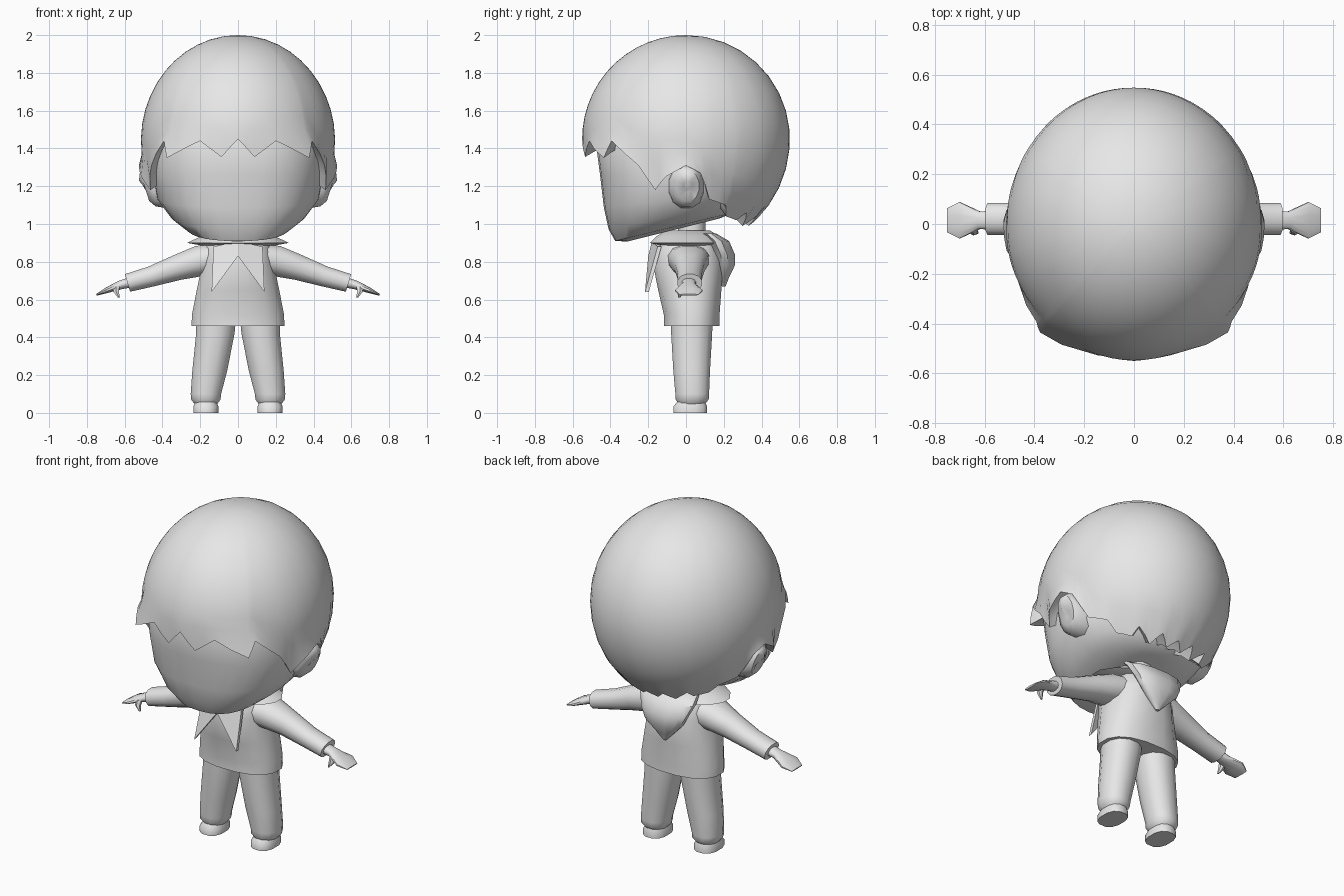
import bpy, bmesh
from math import sin, cos, pi, radians, sqrt, acos
from mathutils import Vector

cube = bpy.data.objects.get("Cube")
if cube:
    bpy.data.objects.remove(cube, do_unlink=True)

grey = bpy.data.materials.new("plain grey")
grey.use_nodes = True
grey.diffuse_color = (0.8, 0.8, 0.8, 1)
grey.node_tree.nodes["Principled BSDF"].inputs["Base Color"].default_value = (0.8, 0.8, 0.8, 1)


def finish(name, bm, angle=45):
    """Turn a bmesh into a shaded object."""
    bmesh.ops.remove_doubles(bm, verts=bm.verts, dist=0.0005)
    bmesh.ops.recalc_face_normals(bm, faces=bm.faces)
    mesh = bpy.data.meshes.new(name)
    bm.to_mesh(mesh)
    bm.free()
    mesh.materials.append(grey)
    obj = bpy.data.objects.new(name, mesh)
    bpy.context.collection.objects.link(obj)
    bpy.ops.object.select_all(action='DESELECT')
    obj.select_set(True)
    bpy.context.view_layer.objects.active = obj
    bpy.ops.object.shade_smooth_by_angle(angle=radians(angle))
    return obj


def loft(name, rings, angle=45):
    """Skin a stack of closed rings and cap both ends."""
    bm = bmesh.new()
    rows = [[bm.verts.new(p) for p in ring] for ring in rings]
    n = len(rows[0])
    for a, b in zip(rows, rows[1:]):
        for i in range(n):
            j = (i + 1) % n
            bm.faces.new((a[i], a[j], b[j], b[i]))
    bm.faces.new(rows[0])
    bm.faces.new(rows[-1])
    return finish(name, bm, angle)


def power(value, p):
    return abs(value) ** p * (1 if value >= 0 else -1)


def ring(c, u, v, n=12, p=0.9):
    """Rounded ring about c with half axes u and v."""
    c, u, v = Vector(c), Vector(u), Vector(v)
    angles = [2 * pi * (i + 0.5) / n for i in range(n)]
    return [c + u * power(cos(a), p) + v * power(sin(a), p) for a in angles]


def level(x, y, z, rx, ry, n=12, p=0.9):
    return ring((x, y, z), (rx, 0, 0), (0, ry, 0), n, p)


def along(table, x_sign, slope):
    """Rings across a drooping limb; rows are x, y, z, half width, half height."""
    down = Vector((x_sign * slope, 0, 1)).normalized()
    return [ring((x_sign * x, y, z), (0, w, 0), down * h) for x, y, z, w, h in table]


def lerp(table, t):
    """Interpolate rows whose first entry is the key."""
    for a, b in zip(table, table[1:]):
        if t <= b[0]:
            k = (t - a[0]) / (b[0] - a[0])
            return [p + (q - p) * k for p, q in zip(a, b)][1:]
    return table[-1][1:]


# Head: tilted rings, flatter at the face than at the back
def head_ring(z, slope, rx, front, back, n=32):
    points = []
    for i in range(n):
        a = 2 * pi * i / n
        p = 0.8 if cos(a) > 0 else 1
        y = -power(cos(a), p) * (front if cos(a) > 0 else back)
        points.append(Vector((rx * power(sin(a), p), y, z + slope * y)))
    return points


loft("head", [head_ring(*r) for r in (
    (0.985, 0.25, 0.13, 0.31, 0.18), (1.0, 0.24, 0.28, 0.375, 0.25),
    (1.055, 0.2, 0.36, 0.41, 0.28), (1.14, 0.12, 0.43, 0.435, 0.31),
    (1.26, 0, 0.455, 0.455, 0.38), (1.45, 0, 0.465, 0.48, 0.42),
    (1.65, 0, 0.38, 0.38, 0.36), (1.8, 0, 0.15, 0.15, 0.15))])

# Hair: cap with a jagged rim; rows are degrees from the front, height, flare
RIM = ((0, 1.45, 0), (10, 1.355, 0), (23, 1.44, 0.01), (43, 1.35, 0.1), (47, 1.44, 0.05),
       (63, 1.31, 0.04), (72, 1.18, 0.08), (79, 1.25, 0.09), (90, 1.31, 0.06),
       (98, 1.27, 0.05), (105, 1.13, 0.04), (118, 1.1, 0.02), (123, 1.04, 0), (136, 1.02, 0),
       (142, 1.06, 0), (153, 0.99, 0), (163, 1.04, 0), (171, 0.99, 0), (180, 1.03, 0))
BASE = ((0, 1.5), (45, 1.5), (72, 1.36), (90, 1.37), (120, 1.17), (180, 1.1))


def hair_point(deg, z, flare):
    drop = 0.55 if z > 1.45 else 0.58
    r = sqrt(max(0, 1 - ((z - 1.45) / drop) ** 2)) * (1 + flare)
    return Vector((0.51 * r * sin(radians(deg)), -0.55 * r * cos(radians(deg)), z))


keys = [r[0] for r in RIM]
half = sorted(keys + [(a + b) / 2 for a, b in zip(keys, keys[1:])])
columns = [(d, 1) for d in half] + [(d, -1) for d in reversed(half[1:-1])]
STEPS = 12
rows = [[] for i in range(STEPS + 3)]
for deg, side in columns:
    rim_z, flare = lerp(RIM, deg)
    base_z = lerp(BASE, deg)[0]
    low = acos((base_z - 1.45) / (0.55 if base_z > 1.45 else 0.58))
    strip = []
    for i in range(STEPS + 1):
        a = low * i / STEPS
        z = 1.45 + cos(a) * (0.55 if cos(a) > 0 else 0.58)
        strip.append(hair_point(deg, z, flare * 0.4 * max(0, i / STEPS - 0.6)))
    tip = hair_point(deg, rim_z, flare)
    strip += [tip, Vector((tip.x * 0.87, tip.y * 0.87, tip.z + 0.04))]
    for row, p in zip(rows, strip):
        row.append(Vector((p.x * side, p.y, p.z)))
rows.append([Vector((0, 0.05, 1.13))] * len(columns))


def hair_mesh():
    bm = bmesh.new()
    grid = [[bm.verts.new(p) for p in row] for row in rows]
    n = len(columns)
    for a, b in zip(grid, grid[1:]):
        for i in range(n):
            j = (i + 1) % n
            bm.faces.new((a[i], a[j], b[j], b[i]))
    return bm


finish("hair", hair_mesh(), 50)

# Neck, jacket, collar and hood
loft("neck", [level(0, 0.03, z, 0.085, 0.075) for z in (0.88, 1.08)])
loft("jacket", [level(0, y, z, rx, ry, 16, 0.85) for y, z, rx, ry in (
    (0.03, 0.46, 0.25, 0.15), (0.03, 0.52, 0.248, 0.15), (0.02, 0.65, 0.222, 0.17),
    (0.01, 0.8, 0.19, 0.19), (0.01, 0.89, 0.17, 0.16), (0.01, 0.95, 0.1, 0.11))])
loft("collar", [level(0, y, z, rx, ry, 16, 1.1) for y, z, rx, ry in (
    (0.01, 0.965, 0.11, 0.12), (0.01, 0.935, 0.2, 0.17), (0, 0.9, 0.275, 0.195),
    (0.01, 0.885, 0.19, 0.15))])
loft("hood", [level(0, y, z, rx, ry) for y, z, rx, ry in (
    (0.12, 0.95, 0.17, 0.04), (0.17, 0.91, 0.18, 0.06), (0.2, 0.84, 0.15, 0.06),
    (0.21, 0.78, 0.12, 0.05), (0.2, 0.72, 0.06, 0.03), (0.2, 0.67, 0.01, 0.01))])

for side, label in ((1, "left"), (-1, "right")):
    # Ear tucked below the hair
    loft(label + "_ear", [ring((side * (0.46 + dx), 0.0 + dy, 1.2), (0, w, 0), (side * 0.025, 0, h))
                          for dx, dy, w, h in ((-0.06, 0, 0.1, 0.12), (0, 0, 0.09, 0.11),
                                               (0.035, 0.01, 0.06, 0.08), (0.04, 0.01, 0.02, 0.03))])

    # Scarf end: a thin folded pointed plate
    outline = [(0, -0.18, 0.91), (0, -0.2, 0.83), (0.14, -0.217, 0.64), (0.13, -0.15, 0.88)]
    front = [Vector((side * x, y, z)) for x, y, z in outline]
    loft(label + "_scarf_end", [front, [p + Vector((0, 0.02, 0)) for p in front]], 20)

    # Sleeve, hand and thumb
    loft(label + "_sleeve", along(((0.08, 0.01, 0.82, 0.12, 0.08), (0.2, 0.015, 0.805, 0.105, 0.085),
                                   (0.32, 0.02, 0.77, 0.08, 0.07), (0.46, 0.02, 0.722, 0.066, 0.056),
                                   (0.585, 0.02, 0.688, 0.066, 0.05)), side, 0.3))
    loft(label + "_hand", along(((0.56, 0.015, 0.692, 0.04, 0.03), (0.62, 0.015, 0.678, 0.036, 0.025),
                                 (0.7, 0.015, 0.647, 0.075, 0.015), (0.75, 0.015, 0.625, 0.05, 0.005)),
                                side, 0.5))
    loft(label + "_thumb", [level(side * x, y, z, r, r, 6) for x, y, z, r in (
        (0.645, -0.015, 0.67, 0.02), (0.645, -0.03, 0.64, 0.016), (0.63, -0.035, 0.61, 0.006))])

    # Trouser leg and shoe
    loft(label + "_leg", [level(side * x, y, z, rx, ry) for x, y, z, rx, ry in (
        (0.115, 0.03, 0.52, 0.11, 0.115), (0.12, 0.03, 0.42, 0.105, 0.112),
        (0.15, 0.03, 0.22, 0.095, 0.1), (0.17, 0.033, 0.1, 0.083, 0.092),
        (0.17, 0.033, 0.07, 0.08, 0.09), (0.17, 0.03, 0.045, 0.06, 0.07))])
    loft(label + "_shoe", [level(side * 0.17, y, z, rx, ry, 12, 0.8) for y, z, rx, ry in (
        (0.022, 0, 0.068, 0.092), (0.022, 0.035, 0.068, 0.092), (0.03, 0.065, 0.055, 0.07))])
